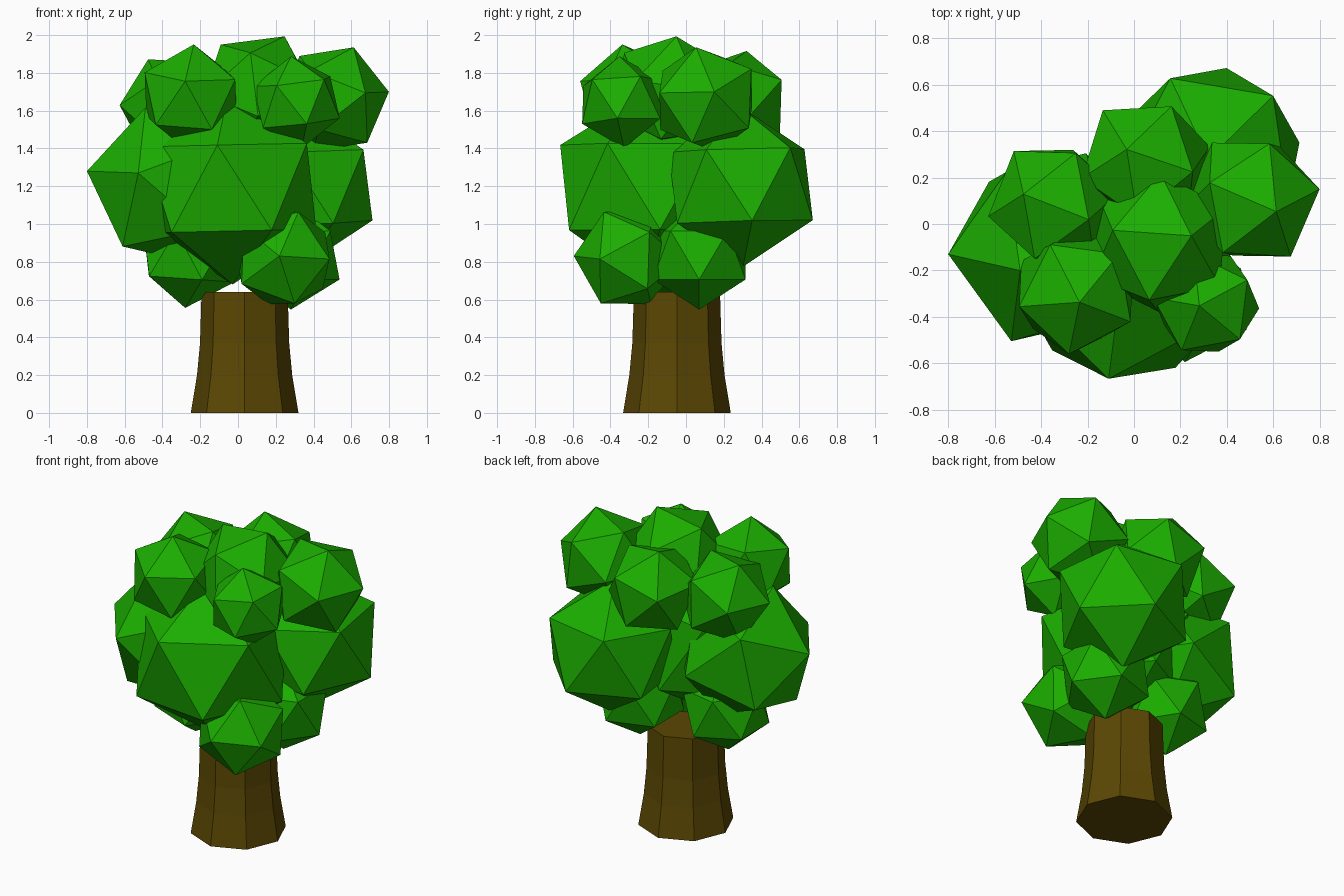
import bpy, bmesh, math
from mathutils import Vector, Matrix

if "Cube" in bpy.data.objects:
    bpy.data.objects.remove(bpy.data.objects["Cube"])


def material(name, rgb):
    m = bpy.data.materials.new(name)
    m.diffuse_color = (*rgb, 1)
    m.use_nodes = True
    m.node_tree.nodes["Principled BSDF"].inputs["Base Color"].default_value = m.diffuse_color
    return m


def add_object(name, bm, mat):
    me = bpy.data.meshes.new(name)
    bmesh.ops.recalc_face_normals(bm, faces=bm.faces[:])
    bm.to_mesh(me)
    bm.free()
    me.materials.append(mat)
    ob = bpy.data.objects.new(name, me)
    bpy.context.collection.objects.link(ob)
    return ob


leaf = material("leaf green", (0.011, 0.42, 0.0))
bark = material("bark brown", (0.105, 0.064, 0.001))

# Trunk: octagonal, flared at the foot
bm = bmesh.new()
rings = []
for z, r in [(0, 0.285), (0.2, 0.252), (0.37, 0.236), (0.64, 0.228)]:
    rings.append([bm.verts.new((0.035 + r * math.cos(k * math.pi / 4),
                                -0.048 + r * math.sin(k * math.pi / 4), z))
                  for k in range(8)])
for a, b in zip(rings, rings[1:]):
    for k in range(8):
        j = (k + 1) % 8
        bm.faces.new((a[k], a[j], b[j], b[k]))
bm.faces.new(rings[0])
bm.faces.new(rings[-1])
add_object("trunk", bm, bark)


def clump(name, centre, radius, corner, neighbour):
    """Icosahedron turned so one corner, and one next to it, face given points."""
    c = Vector(centre)
    z = (Vector(corner) - c).normalized()
    n = Vector(neighbour) - c
    x = (n - z * n.dot(z)).normalized()
    y = z.cross(x)
    rot = Matrix((x, y, z)).transposed().to_4x4()
    b = bmesh.new()
    bmesh.ops.create_icosphere(b, subdivisions=1, radius=radius,
                               matrix=Matrix.Translation(c) @ rot)
    add_object(name, b, leaf)


# Large middle clumps
clump("middle_front_leaves", (-.04, -.215, 1.19), .51, (-.11, -.67, 1.42), (.19, -.62, .95))
clump("middle_left_leaves", (-.367, -.10, 1.206), .44, (-.80, -.13, 1.28), (-.53, -.50, 1.27))
clump("middle_back_leaves", (.33, .29, 1.20), .427, (.71, .35, 1.02), (.40, .67, 1.02))

# Crown clumps
clump("crown_front_left_leaves", (-.25, -.29, 1.67), .285, (-.235, -.335, 1.94), (-.28, -.54, 1.72))
clump("crown_front_right_leaves", (.31, -.34, 1.645), .245, (.45, -.49, 1.76), (.27, -.34, 1.88))
clump("crown_right_leaves", (.505, .105, 1.66), .30, (.80, .15, 1.70), (.60, .05, 1.94))
clump("crown_centre_leaves", (.11, -.08, 1.70), .325, (.25, -.05, 2.0), (-.09, -.03, 1.93))
clump("crown_left_leaves", (-.345, .085, 1.62), .287, (-.48, .13, 1.88), (-.20, .02, 1.90))
clump("crown_back_leaves", (.05, .265, 1.64), .293, (-.03, .32, 1.91), (.16, .515, 1.78))

# Low clumps around the trunk top
clump("low_front_leaves", (.24, -.31, .82), .285, (.22, -.58, .83), (.32, -.41, 1.06))
clump("low_right_leaves", (.28, .07, .835), .288, (.28, .07, .54), (.55, .07, .70))
clump("low_left_leaves", (-.26, -.04, .835), .28, (-.28, -.04, .55), (-.47, -.19, .75))
